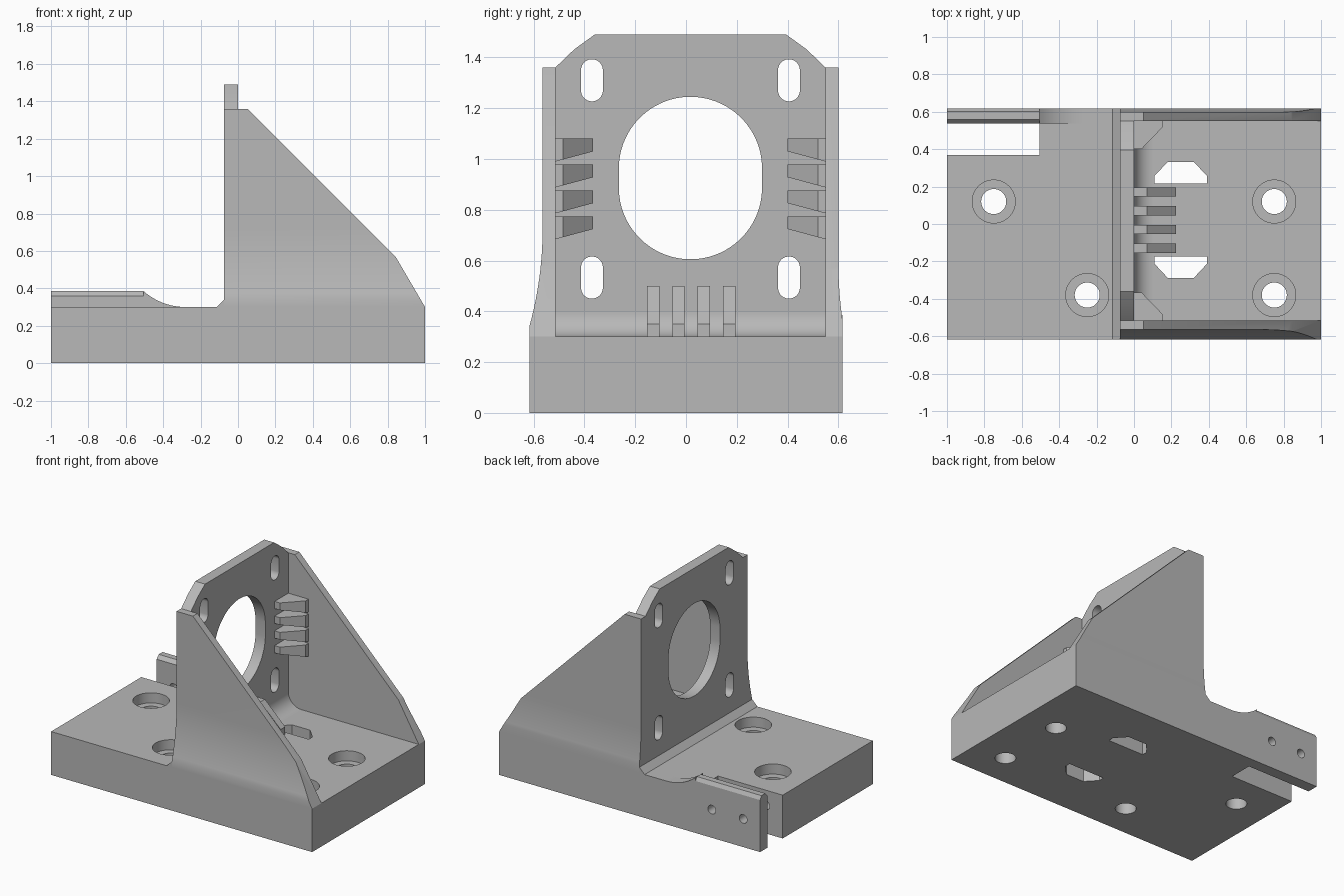
import bpy, bmesh, math
from mathutils import Vector

cube = bpy.data.objects.get("Cube")
if cube:
    bpy.data.objects.remove(cube, do_unlink=True)

GREY = (0.48, 0.48, 0.48, 1)
mat = bpy.data.materials.new("machined grey")
mat.use_nodes = True
mat.diffuse_color = GREY
mat.node_tree.nodes["Principled BSDF"].inputs["Base Color"].default_value = GREY

HALF = 0.617          # half width of the base
TOP = 0.30            # height of the base deck
BACK = -0.075         # rear face of the upright plate
MID = 0.0175          # centre line of the upright
IN_R, IN_L = -0.515, 0.55   # inner faces of the side walls


def prism(name, pts, axis, lo, hi):
    """Extrude a 2D profile along an axis."""
    place = {"x": lambda a, b, t: (t, a, b),
             "y": lambda a, b, t: (a, t, b),
             "z": lambda a, b, t: (a, b, t)}[axis]
    bm = bmesh.new()
    face = bm.faces.new([bm.verts.new(place(a, b, lo)) for a, b in pts])
    ext = bmesh.ops.extrude_face_region(bm, geom=[face])
    verts = [g for g in ext["geom"] if isinstance(g, bmesh.types.BMVert)]
    bmesh.ops.translate(bm, verts=verts, vec=Vector(place(0, 0, hi - lo)))
    bmesh.ops.recalc_face_normals(bm, faces=bm.faces)
    mesh = bpy.data.meshes.new(name)
    bm.to_mesh(mesh)
    bm.free()
    mesh.materials.append(mat)
    obj = bpy.data.objects.new(name, mesh)
    bpy.context.collection.objects.link(obj)
    return obj


def rect(a0, a1, b0, b1):
    return [(a0, b0), (a1, b0), (a1, b1), (a0, b1)]


def slot(a, b, r, h=0, n=48):
    """Circle, or an upright slot when the straight half length h is set."""
    angles = [(i + 0.5) * math.tau / n for i in range(n)]
    return [(a + r * math.cos(t), b + r * math.sin(t) + math.copysign(h, math.sin(t)))
            for t in angles]


def combine(obj, tools, operation="DIFFERENCE"):
    for tool in tools:
        tool.hide_render = True
        mod = obj.modifiers.new("shape", "BOOLEAN")
        mod.operation, mod.solver, mod.object = operation, "EXACT", tool
    graph = bpy.context.evaluated_depsgraph_get()
    mesh = bpy.data.meshes.new_from_object(obj.evaluated_get(graph))
    obj.modifiers.clear()
    obj.data = mesh
    for tool in tools:
        bpy.data.objects.remove(tool, do_unlink=True)


# Base block with clamp slot, counterbored bolt holes and two windows
base = prism("base", rect(-1, 1, -HALF, HALF), "z", 0, TOP)
cuts = [prism("slot_cut", rect(-1.1, -0.505, 0.37, 0.537), "z", -0.1, 1)]
for x, y in [(-0.75, 0.12), (0.75, 0.12), (-0.25, -0.38), (0.75, -0.38)]:
    cuts.append(prism("bolt_cut", slot(x, y, 0.067), "z", -0.1, 1))
    cuts.append(prism("counterbore_cut", slot(x, y, 0.115), "z", TOP - 0.07, 1))
for s in (1, -1):
    window = [(0.11, 0.195), (0.11, 0.235), (0.18, 0.31),
              (0.32, 0.31), (0.39, 0.235), (0.39, 0.195)]
    cuts.append(prism("window_cut", [(x, 0.022 + s * y) for x, y in window], "z", -0.1, 1))
for x in (-0.87, -0.63):
    cuts.append(prism("screw_cut", slot(x, 0.195, 0.03, n=24), "y", 0.25, 1))
combine(base, cuts)

# Raised clamp bar: chamfered rail and a concave run-out
bar_top, bar_in = 0.385, 0.537
prism("clamp_rail", [(bar_in, TOP), (HALF, TOP), (HALF, 0.36), (HALF - 0.015, bar_top),
                     (0.56, bar_top), (bar_in, 0.36)], "x", -1, -0.505)
r = 0.34
sweep = [math.asin(0.225 / r) * i / 12 for i in range(13)]
ramp = [(-0.28 - r * math.sin(t), TOP + r - r * math.cos(t)) for t in sweep]
prism("clamp_runout", ramp + [(-0.505, TOP)], "y", bar_in, HALF)

# Upright plate with bore and adjustment slots
plate = prism("upright_plate", [(IN_R, TOP), (IN_L, TOP), (IN_L, 1.36), (0.475, 1.432),
                                (0.395, 1.49), (-0.36, 1.49), (-0.44, 1.432), (IN_R, 1.36)],
              "x", BACK, 0)
cuts = [prism("bore_cut", slot(MID, 0.925, 0.282, 0.038, 80), "x", -1, 1)]
for s in (1, -1):
    for z in (0.533, 1.31):
        cuts.append(prism("adjust_cut", slot(MID + s * 0.388, z, 0.043, 0.04, 32), "x", -1, 1))
combine(plate, cuts)

# Blend strips where the plate meets the deck
prism("rear_chamfer", [(BACK - 0.04, TOP), (BACK, TOP), (BACK, TOP + 0.04)], "y", -HALF, HALF)
arc = [math.pi / 2 * i / 12 for i in range(13)]
prism("front_fillet", [(0, TOP)] + [(0.1 - 0.1 * math.sin(t), TOP + 0.1 - 0.1 * math.cos(t))
                                    for t in arc], "y", IN_R, IN_L)

# Side walls: flared section trimmed to a sloping outline
outline = [(BACK, TOP), (BACK, 1.36), (0.05, 1.36), (0.845, 0.565), (1, TOP)]


def wall(name, inner, outer, edge, z_low, z_high):
    flare = []
    for i in range(13):
        k = i / 12
        flare.append((outer + (edge - outer) * k * k, z_high + (z_low - z_high) * k))
    section = [(inner, TOP), (inner, 1.36), (outer, 1.36)] + flare + [(edge, TOP)]
    obj = prism(name, section, "x", BACK - 0.1, 1.1)
    combine(obj, [prism("wall_trim", outline, "y", -1, 1)], "INTERSECT")


wall("right_wall", IN_R, -0.565, -HALF, 0.34, 0.72)
wall("left_wall", IN_L, 0.60, HALF, 0.36, 0.60)

# Corner ribs: stepped supports between plate and walls
for s, side in ((1, "left"), (-1, "right")):
    for i in range(4):
        z = 1.08 - i * 0.102
        plan = [(0, 0.383), (0.04, 0.383), (0.155, 0.502), (0.155, 0.5325), (0, 0.5325)]
        rib = prism(f"{side}_rib_{i + 1}", [(x, MID + s * y) for x, y in plan], "z", z - 0.09, z)
        taper = [(0.383, z - 0.2), (0.5325, z - 0.2), (0.5325, z - 0.09), (0.383, z - 0.05)]
        under = [(MID + s * y, h) for y, h in taper]
        combine(rib, [prism("rib_taper", under, "x", -0.1, 0.3)])

# Floor ribs bracing the plate to the deck
for i in range(4):
    y = -0.154 + i * 0.1
    prism(f"floor_rib_{i + 1}", [(0, TOP), (0.225, TOP), (0.225, 0.35), (0.07, 0.5), (0, 0.5)],
          "y", y, y + 0.049)

# Smooth the curved surfaces, keep machined edges crisp
bpy.ops.object.select_all(action="DESELECT")
for obj in bpy.context.collection.objects:
    if obj.type == "MESH":
        obj.select_set(True)
        bpy.context.view_layer.objects.active = obj
bpy.ops.object.shade_smooth_by_angle(angle=math.radians(20))
